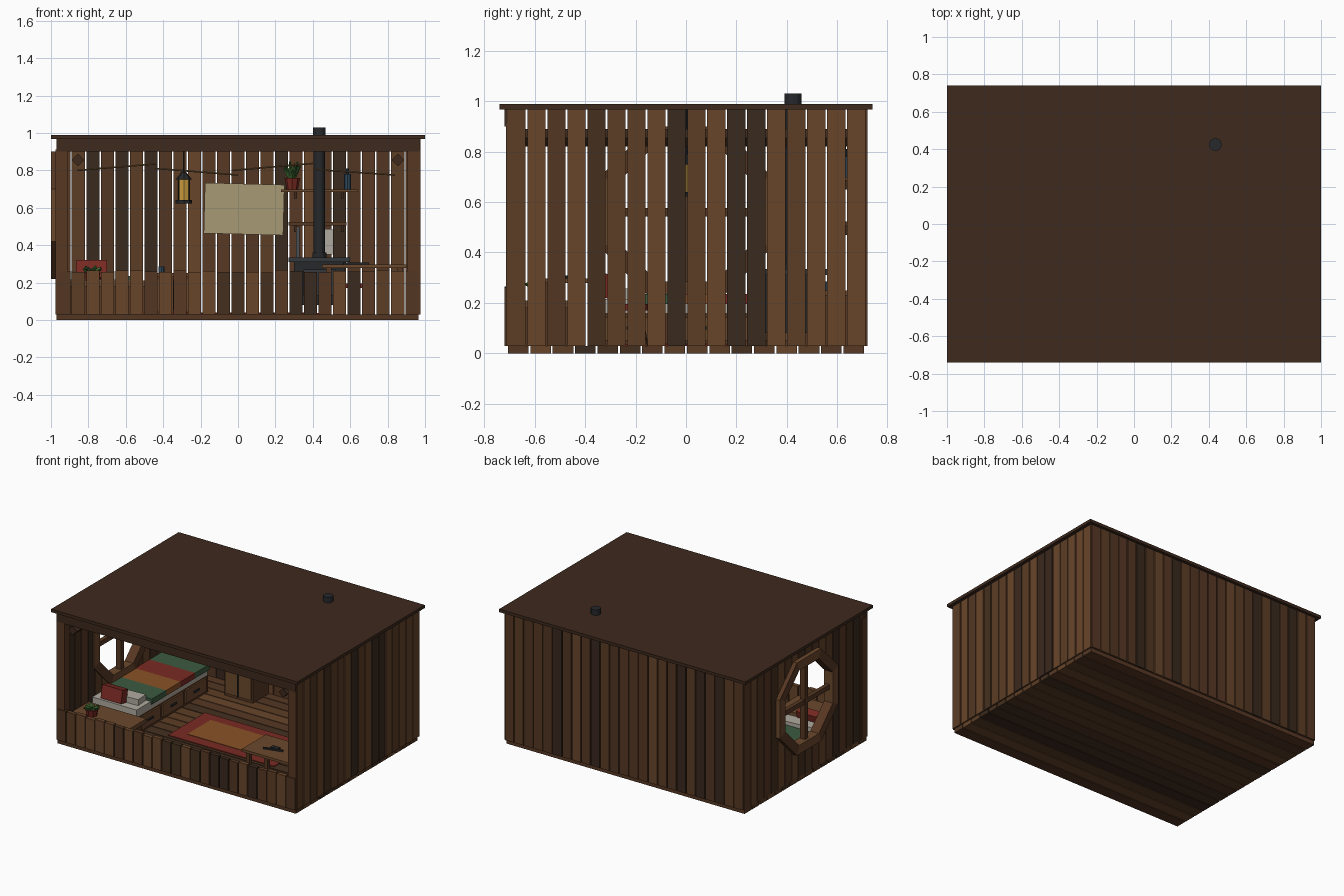
import bpy, bmesh, math, random
from mathutils import Matrix, Vector

if "Cube" in bpy.data.objects:
    bpy.data.objects.remove(bpy.data.objects["Cube"])
random.seed(4)

def lin(c):
    return c / 12.92 if c <= 0.04045 else ((c + 0.055) / 1.055) ** 2.4

def mat(hexa):
    m = bpy.data.materials.get(hexa) or bpy.data.materials.new(hexa)
    m.diffuse_color = [lin(int(hexa[i:i + 2], 16) / 255) for i in (0, 2, 4)] + [1]
    m.use_nodes = True
    m.node_tree.nodes["Principled BSDF"].inputs["Base Color"].default_value = m.diffuse_color
    return m

WOODS = ["5c3d25", "523622", "68452a", "45301f", "573824", "3a291d"]
DARK, MID, LIGHT = "3d291d", "573822", "6b482c"
IRON, RED, GREEN, ORANGE, CREAM = "26282b", "7a2a22", "3c5a40", "8a5228", "a99a76"
WHITE, LEAF, BLUE, GLASS = "b0aaa0", "3f6b30", "30485c", "c89a3c"
wood = lambda: random.choice(WOODS)

class Part:
    """One named object, gathered from simple solids."""
    def __init__(self, name):
        self.name, self.bm, self.cols = name, bmesh.new(), []

    def paint(self, verts, col):
        if col not in self.cols:
            self.cols.append(col)
        for f in {f for v in verts for f in v.link_faces}:
            f.material_index = self.cols.index(col)
        return self

    def box(self, x, y, z, col, rot=None):
        c = Vector(((x[0] + x[1]) / 2, (y[0] + y[1]) / 2, (z[0] + z[1]) / 2))
        m = Matrix.Translation(c)
        if rot:
            m = m @ Matrix.Rotation(math.radians(rot[0]), 4, rot[1])
        m = m @ Matrix.Diagonal((x[1] - x[0], y[1] - y[0], z[1] - z[0], 1))
        return self.paint(bmesh.ops.create_cube(self.bm, size=1, matrix=m)["verts"], col)

    def cyl(self, a, b, r, col, n=12, r2=None):
        a, b = Vector(a), Vector(b)
        q = Vector((0, 0, 1)).rotation_difference(b - a).to_matrix().to_4x4()
        o = bmesh.ops.create_cone(self.bm, cap_ends=True, segments=n, radius1=r,
                                  radius2=r if r2 is None else r2, depth=(b - a).length,
                                  matrix=Matrix.Translation((a + b) / 2) @ q)
        return self.paint(o["verts"], col)

    def prism_x(self, yz, x, col):
        n = len(yz)
        vs = [self.bm.verts.new((k, p[0], p[1])) for k in x for p in yz]
        self.bm.faces.new(vs[:n])
        self.bm.faces.new(vs[n:])
        for i in range(n):
            j = (i + 1) % n
            self.bm.faces.new((vs[i], vs[j], vs[n + j], vs[n + i]))
        return self.paint(vs, col)

    def leaves(self, c, n, size, up):
        for i in range(n):
            a, t = i * 2.4, random.uniform(0.5, 1.0)
            tip = Vector(c) + Vector((math.cos(a) * size * t, math.sin(a) * size * t, up * random.uniform(0.4, 1)))
            self.cyl(c, tip, size * 0.28, random.choice([LEAF, "35592a"]), 4, size * 0.08)
        return self

    def done(self):
        bmesh.ops.recalc_face_normals(self.bm, faces=self.bm.faces)
        me = bpy.data.meshes.new(self.name)
        self.bm.to_mesh(me)
        for c in self.cols:
            me.materials.append(mat(c))
        bpy.context.collection.objects.link(bpy.data.objects.new(self.name, me))

def boards(lo, hi, n, gap=0.007):
    w = (hi - lo) / n
    return [(lo + i * w + gap / 2, lo + (i + 1) * w - gap / 2) for i in range(n)]

# Floor and roof
p = Part("floor_boards")
for b in boards(-0.71, 0.71, 16):
    p.box((-0.97, 0.965), b, (0, 0.03), wood())
p.done()
Part("roof").box((-1, 1), (-0.74, 0.74), (0.968, 0.99), DARK).done()

# Back, front and right walls
back, front, right, left = (Part(s + "_wall") for s in ("back", "front_low", "right", "left"))
for b in boards(-0.97, 0.97, 25):
    back.box(b, (0.69, 0.72), (0.03, 0.968), wood())
    front.box(b, (-0.72, -0.69), (0.03, 0.26 + random.uniform(-0.006, 0.006)), wood())
YS = boards(-0.712, 0.715, 18)
for b in YS:
    right.box((0.945, 0.975), b, (0.03, 0.968), wood())

# Left wall boards cut around the octagonal window
CZ, R, T = 0.56, 0.31, math.tan(math.pi / 8)
half = lambda y: R - max(0, abs(y) - R * T)
for a, b in YS:
    col = wood()
    if min(abs(a), abs(b)) >= R:
        left.box((-0.97, -0.94), (a, b), (0.03, 0.968), col)
        continue
    ha, hb = max(0, half(a)), max(0, half(b))
    left.prism_x([(a, 0.03), (b, 0.03), (b, CZ - hb), (a, CZ - ha)], (-0.97, -0.94), col)
    left.prism_x([(a, CZ + ha), (b, CZ + hb), (b, 0.968), (a, 0.968)], (-0.97, -0.94), col)
for w in (back, front, right, left):
    w.done()

# Octagonal window frame with cross bars
p = Part("window_frame")
def octo(ap, i):
    a, r = math.pi / 8 + i * math.pi / 4, ap / math.cos(math.pi / 8)
    return (r * math.cos(a), CZ + r * math.sin(a))
for i in range(8):
    p.prism_x([octo(0.34, i), octo(0.34, i + 1), octo(0.275, i + 1), octo(0.275, i)], (-1, -0.93), (MID, LIGHT)[i % 2])
p.box((-0.975, -0.945), (-0.29, 0.29), (CZ - 0.017, CZ + 0.017), MID)
p.box((-0.98, -0.94), (-0.017, 0.017), (CZ - 0.29, CZ + 0.29), MID)
p.done()

# Posts, front beam, turned roof beams
p = Part("frame_posts")
for x in ((-0.975, -0.91), (0.905, 0.973)):
    p.box(x, (-0.715, -0.65), (0.03, 0.91), MID)
p.done()
Part("front_beam").box((-0.97, 0.97), (-0.72, -0.66), (0.9, 0.968), DARK).done()
p = Part("roof_beams")
for x in (-0.855, 0.855):
    p.box((x - 0.024, x + 0.024), (-0.7, 0.7), (0.831, 0.879), DARK, (45, "Y"))
p.done()

# Bed with drawers, mattress, striped blanket and pillows
p = Part("bed_frame").box((-0.94, -0.58), (-0.36, 0.48), (0.03, 0.16), MID)
for b in boards(-0.34, 0.46, 3, 0.03):
    p.box((-0.585, -0.568), b, (0.05, 0.145), LIGHT)
    p.box((-0.57, -0.558), (sum(b) / 2 - 0.03, sum(b) / 2 + 0.03), (0.095, 0.107), IRON)
p.done()
Part("mattress").box((-0.935, -0.575), (-0.355, 0.47), (0.16, 0.215), WHITE).done()
p = Part("blanket")
for b, c in zip(boards(-0.19, 0.48, 4, 0), (GREEN, ORANGE, RED, GREEN)):
    p.box((-0.937, -0.567), b, (0.195, 0.235), c)
p.done()
p = Part("pillows").box((-0.9, -0.61), (-0.3, -0.2), (0.215, 0.258), WHITE, (4, "Z"))
p.box((-0.865, -0.7), (-0.35, -0.285), (0.22, 0.315), RED, (-12, "X")).done()

# Front bench with a trailing plant
Part("bench").box((-0.92, -0.45), (-0.66, -0.42), (0.18, 0.21), LIGHT).box((-0.9, -0.47), (-0.64, -0.44), (0.03, 0.18), MID).done()
Part("bench_plant").cyl((-0.78, -0.58, 0.21), (-0.78, -0.58, 0.255), 0.035, RED, 8, 0.045).leaves((-0.78, -0.58, 0.25), 14, 0.07, 0.04).done()

# Rug
Part("rug").box((-0.4, 0.46), (-0.24, 0.19), (0.03, 0.036), RED).box((-0.3, 0.36), (-0.16, 0.11), (0.034, 0.039), ORANGE).done()

# Small cabinet with a cup
p = Part("cabinet").box((-0.46, -0.23), (0.5, 0.68), (0.03, 0.23), MID).box((-0.475, -0.215), (0.485, 0.69), (0.23, 0.25), LIGHT)
for x in (-0.45, -0.34):
    p.box((x, x + 0.1), (0.492, 0.505), (0.05, 0.215), LIGHT)
p.box((-0.348, -0.342), (0.485, 0.5), (0.05, 0.215), IRON).done()
Part("cup").cyl((-0.41, 0.57, 0.25), (-0.41, 0.57, 0.285), 0.016, BLUE, 8).done()

# Work table with tools, and stool
p = Part("table").box((0.45, 0.9), (-0.6, -0.32), (0.278, 0.297), LIGHT)
for x in (0.47, 0.85):
    for y in (-0.58, -0.37):
        p.box((x, x + 0.03), (y, y + 0.03), (0.03, 0.28), MID)
p.done()
Part("tool").box((0.56, 0.7), (-0.5, -0.485), (0.297, 0.307), IRON, (15, "Z")).box((0.6, 0.66), (-0.48, -0.45), (0.297, 0.308), IRON).done()
p = Part("stool").cyl((0.65, -0.22, 0.17), (0.65, -0.22, 0.195), 0.08, RED, 10)
for i in range(3):
    a = i * 2.094
    p.cyl((0.65 + 0.07 * math.cos(a), -0.22 + 0.07 * math.sin(a), 0.03), (0.65 + 0.04 * math.cos(a), -0.22 + 0.04 * math.sin(a), 0.17), 0.01, MID, 6)
p.done()

# Stove and chimney pipe
p = Part("stove").box((0.3, 0.57), (0.31, 0.54), (0.08, 0.31), IRON).box((0.27, 0.6), (0.28, 0.57), (0.31, 0.335), "34383c")
p.box((0.35, 0.52), (0.3, 0.315), (0.13, 0.27), "34383c")
for x in (0.31, 0.53):
    for y in (0.32, 0.5):
        p.box((x, x + 0.03), (y, y + 0.03), (0.03, 0.08), IRON)
p.done()
p = Part("stove_pipe").cyl((0.435, 0.425, 0.33), (0.435, 0.425, 1.0), 0.03, IRON)
p.cyl((0.435, 0.425, 0.985), (0.435, 0.425, 1.03), 0.034, IRON).cyl((0.435, 0.425, 0.335), (0.435, 0.425, 0.36), 0.038, IRON).done()

# Shelves with pot plant, bottle, poker and cloth
p = Part("shelves").box((0.23, 0.64), (0.56, 0.69), (0.685, 0.698), LIGHT).box((0.27, 0.58), (0.58, 0.69), (0.505, 0.523), MID)
for x in (0.3, 0.55):
    p.box((x, x + 0.015), (0.6, 0.69), (0.65, 0.685), DARK).box((x, x + 0.015), (0.6, 0.69), (0.47, 0.505), DARK)
p.done()
Part("shelf_plant").cyl((0.29, 0.62, 0.698), (0.29, 0.62, 0.76), 0.03, RED, 8, 0.042).leaves((0.29, 0.62, 0.75), 12, 0.055, 0.1).done()
Part("bottle").cyl((0.585, 0.63, 0.698), (0.585, 0.63, 0.78), 0.018, BLUE, 8).cyl((0.585, 0.63, 0.78), (0.585, 0.63, 0.81), 0.008, BLUE, 8).done()
Part("cloth").box((0.45, 0.505), (0.665, 0.675), (0.35, 0.485), WHITE).done()
Part("poker").box((0.31, 0.33), (0.6, 0.62), (0.03, 0.5), "4a4e52").done()

# Wall sheet
Part("wall_sheet").box((-0.18, 0.245), (0.672, 0.68), (0.458, 0.728), CREAM, (1.5, "Y")).done()

# Hanging lantern
p = Part("lantern").cyl((-0.29, 0, 0.78), (-0.29, 0, 0.968), 0.005, IRON, 6).cyl((-0.29, 0, 0.64), (-0.29, 0, 0.75), 0.034, GLASS, 8)
p.cyl((-0.29, 0, 0.622), (-0.29, 0, 0.64), 0.044, IRON, 8).cyl((-0.29, 0, 0.75), (-0.29, 0, 0.79), 0.046, IRON, 8, 0.012)
for i in range(4):
    a = math.pi / 4 + i * math.pi / 2
    dx, dy = 0.04 * math.cos(a), 0.04 * math.sin(a)
    p.cyl((-0.29 + dx, dy, 0.635), (-0.29 + dx, dy, 0.755), 0.004, IRON, 6)
p.done()

# Strung line under the roof
p = Part("hanging_line")
for x0, z0, x1, z1 in ((-0.86, 0.8, -0.43, 0.835), (-0.44, 0.81, 0, 0.775), (-0.03, 0.8, 0.4, 0.837), (0.4, 0.805, 0.84, 0.775)):
    p.cyl((x0, 0.3, z0), (x1, 0.3, z1), 0.005, "7a5c34", 6)
p.done()
